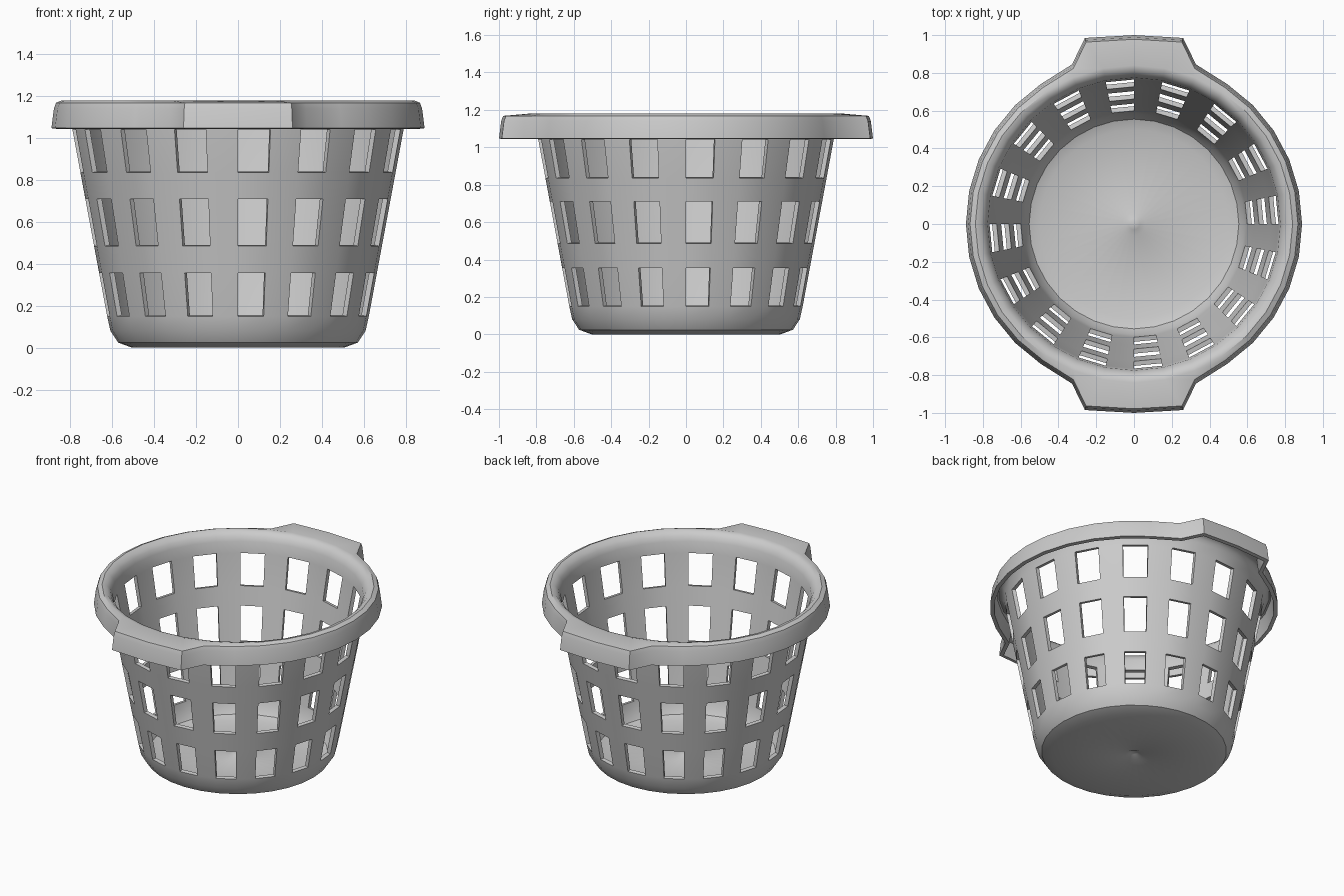
import bpy, bmesh, math

if "Cube" in bpy.data.objects:
    bpy.data.objects.remove(bpy.data.objects["Cube"])

SEG = 32
WALL = 0.025


def wall_r(z):
    # inner radius of the tapered wall
    return 0.765 - 0.186 * (1.045 - z)


# inside profile: floor with centre dimple, wall levels, rolled rim and lip
floor = [(0.03, 0.040), (0.06, 0.025), (0.50, 0.025), (0.555, 0.045), (0.585, 0.09)]
levels = [0.155, 0.36, 0.49, 0.715, 0.84, 1.045]
rim = [(0.775, 1.12), (0.79, 1.15), (0.812, 1.173), (0.84, 1.18),
       (0.868, 1.168), (0.878, 1.14), (0.89, 1.047)]
profile = floor + [(wall_r(z), z) for z in levels] + rim
hole_rows = {len(floor), len(floor) + 2, len(floor) + 4}
lip_start = len(profile) - 3

# handle outline: steps away from the y axis -> (|x|, |y|) at the lip
handle = {0: (0.0, 1.0), 1: (0.26, 0.985), 2: (0.328, 0.845)}


def point(i, j):
    r, z = profile[i]
    a = math.radians(-90) + j * 2 * math.pi / SEG
    x, y = r * math.cos(a), r * math.sin(a)
    k = min(j % 16, 16 - j % 16)
    if i >= lip_start and k in handle:
        hx, hy = handle[k]
        inset = 0.89 - r
        x = math.copysign(max(hx - inset * 0.3, 0), x) if k else 0.0
        y = math.copysign(hy - inset, y)
    return x, y, z


# basket sheet with the window faces left out
bm = bmesh.new()
rings = [[bm.verts.new(point(i, j)) for j in range(SEG)] for i in range(len(profile))]
centre = bm.verts.new((0, 0, 0.045))
for j in range(SEG):
    n = (j + 1) % SEG
    bm.faces.new((centre, rings[0][j], rings[0][n]))
    for i in range(len(profile) - 1):
        if i in hole_rows and j % 2 == 0:
            continue
        bm.faces.new((rings[i][j], rings[i + 1][j], rings[i + 1][n], rings[i][n]))
mesh = bpy.data.meshes.new("laundry_basket")
bm.to_mesh(mesh)
bm.free()
basket = bpy.data.objects.new("laundry_basket", mesh)
bpy.context.collection.objects.link(basket)
bpy.context.view_layer.objects.active = basket
basket.select_set(True)

# wall thickness grows outward and below
solid = basket.modifiers.new("thickness", 'SOLIDIFY')
solid.thickness = WALL
solid.offset = -1
solid.use_even_offset = True
bpy.ops.object.modifier_apply(modifier=solid.name)
bpy.ops.object.shade_smooth_by_angle(angle=math.radians(35))
